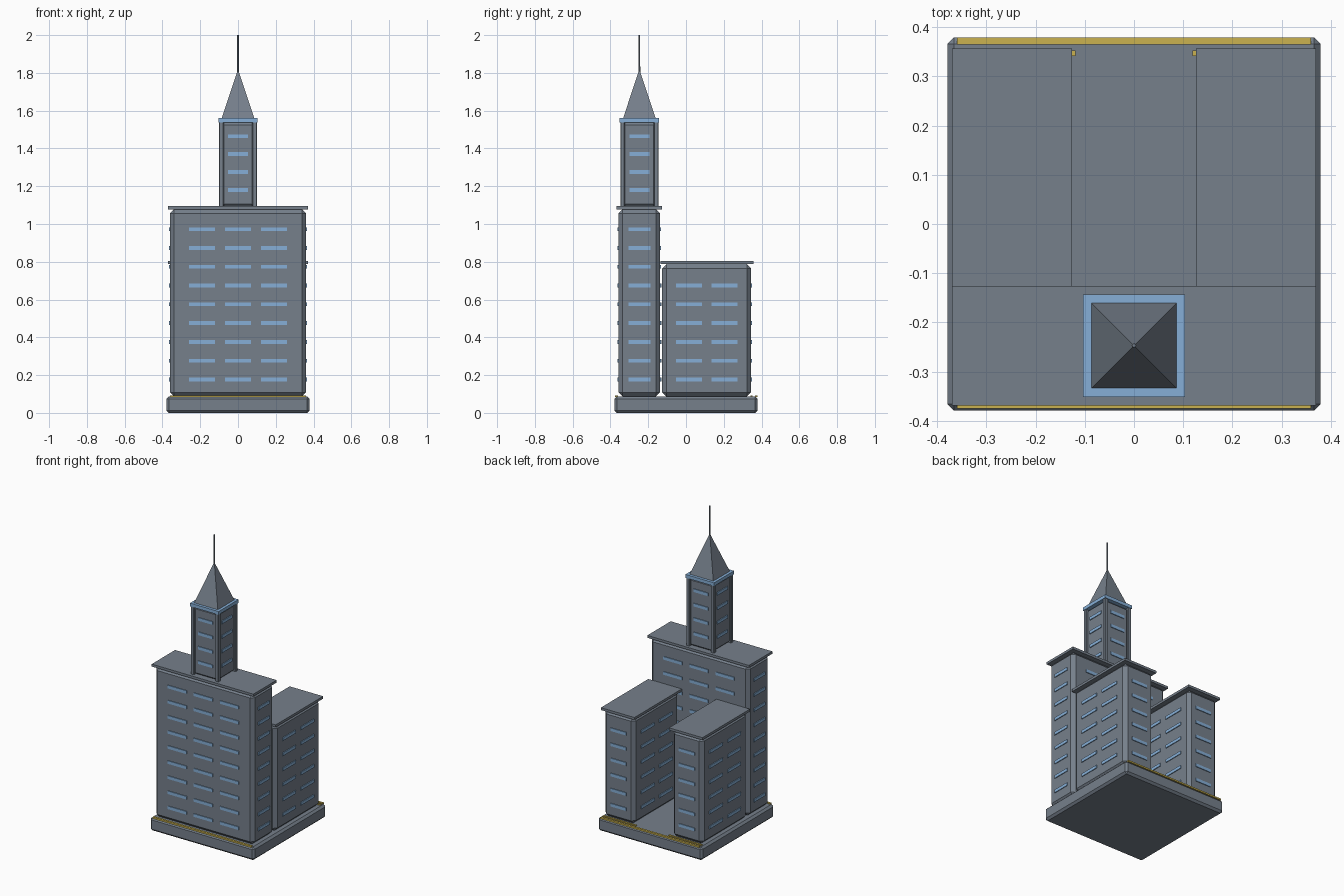
import bpy, bmesh, math

if "Cube" in bpy.data.objects:
    bpy.data.objects.remove(bpy.data.objects["Cube"])


def material(name, rgb):
    m = bpy.data.materials.new(name)
    m.diffuse_color = (*rgb, 1)
    m.use_nodes = True
    m.node_tree.nodes["Principled BSDF"].inputs["Base Color"].default_value = m.diffuse_color
    return m


STONE = material("slate grey", (0.18, 0.215, 0.26))
GLASS = material("pale blue", (0.24, 0.43, 0.68))
GOLD = material("gold", (0.60, 0.45, 0.08))


def add_box(bm, lo, hi):
    """Add an axis-aligned box between two corners."""
    verts = bmesh.ops.create_cube(bm, size=1)["verts"]
    for v in verts:
        for i in range(3):
            v.co[i] = lo[i] if v.co[i] < 0 else hi[i]


def finish(bm, name, mat):
    me = bpy.data.meshes.new(name)
    bm.to_mesh(me)
    bm.free()
    me.materials.append(mat)
    ob = bpy.data.objects.new(name, me)
    bpy.context.collection.objects.link(ob)
    return ob


def boxes(name, mat, spans, bevel=0):
    bm = bmesh.new()
    for lo, hi in spans:
        add_box(bm, lo, hi)
    if bevel:
        bmesh.ops.bevel(bm, geom=bm.edges[:], offset=bevel, segments=1,
                        affect='EDGES')
    return finish(bm, name, mat)


def windows(name, lo, hi, cols_x, cols_y, width_x, width_y, rows, proud=0.005):
    """Window bars on all four walls of a block."""
    spans = []
    for z in rows:
        z0, z1 = z - 0.010, z + 0.010
        for x in cols_x:
            for y in (lo[1], hi[1]):
                spans.append(((x - width_x / 2, y - proud, z0),
                              (x + width_x / 2, y + proud, z1)))
        for y in cols_y:
            for x in (lo[0], hi[0]):
                spans.append(((x - proud, y - width_y / 2, z0),
                              (x + proud, y + width_y / 2, z1)))
    boxes(name, GLASS, spans)


# Plinth and gold edging
boxes("plinth", STONE, [((-0.379, -0.379, 0), (0.379, 0.379, 0.087))], 0.013)
boxes("gold_edging", GOLD, [
    ((-0.36, -0.375, 0.083), (0.36, -0.361, 0.093)),
    ((-0.36, 0.365, 0.083), (0.36, 0.379, 0.093)),
    ((-0.36, 0.341, 0.083), (-0.119, 0.353, 0.093)),
    ((0.119, 0.341, 0.083), (0.36, 0.353, 0.093))])

ROWS = [0.177 + 0.0994 * i for i in range(9)]
CY = -0.247

# Main front block
lo, hi = (-0.36, -0.358, 0.087), (0.36, -0.137, 1.078)
boxes("main_block", STONE, [(lo, hi)], 0.022)
boxes("main_roof", STONE, [((-0.37, -0.369, 1.078), (0.37, -0.126, 1.094))])
windows("main_windows", lo, hi, (-0.19, 0, 0.19), (CY,), 0.137, 0.116, ROWS)

# Two rear wings
for side, label in ((-1, "left"), (1, "right")):
    x0, x1 = sorted((side * 0.137, side * 0.36))
    r0, r1 = sorted((side * 0.126, side * 0.37))
    lo, hi = (x0, -0.126, 0.087), (x1, 0.345, 0.787)
    boxes(label + "_wing", STONE, [(lo, hi)], 0.022)
    boxes(label + "_wing_roof", STONE,
          [((r0, -0.136, 0.787), (r1, 0.357, 0.803))])
    windows(label + "_wing_windows", lo, hi, ((x0 + x1) / 2,), (0.016, 0.204),
            0.116, 0.137, ROWS[:6])

# Tower with corner piers
lo, hi = (-0.09, CY - 0.09, 1.09), (0.09, CY + 0.09, 1.54)
boxes("tower", STONE, [(lo, hi)], 0.015)
boxes("tower_piers", STONE,
      [((sx * 0.089 - 0.012, CY + sy * 0.089 - 0.012, 1.09),
        (sx * 0.089 + 0.012, CY + sy * 0.089 + 0.012, 1.54))
       for sx in (-1, 1) for sy in (-1, 1)], 0.003)
windows("tower_windows", lo, hi, (0,), (CY,), 0.105, 0.105,
        [1.18 + 0.095 * i for i in range(4)])
boxes("tower_collar", GLASS,
      [((-0.104, CY - 0.104, 1.538), (0.104, CY + 0.104, 1.56))])


# Spire and mast
def cone(name, sides, r1, r2, z0, z1, turn=0):
    bm = bmesh.new()
    bmesh.ops.create_cone(bm, cap_ends=True, segments=sides, radius1=r1,
                          radius2=r2, depth=z1 - z0)
    ob = finish(bm, name, STONE)
    ob.location = (0, CY, (z0 + z1) / 2)
    ob.rotation_euler.z = turn
    return ob


spire = cone("spire", 4, 0.086 * math.sqrt(2), 0.003, 1.56, 1.812, math.pi / 4)
cone("mast", 8, 0.005, 0.004, 1.79, 2.0)
